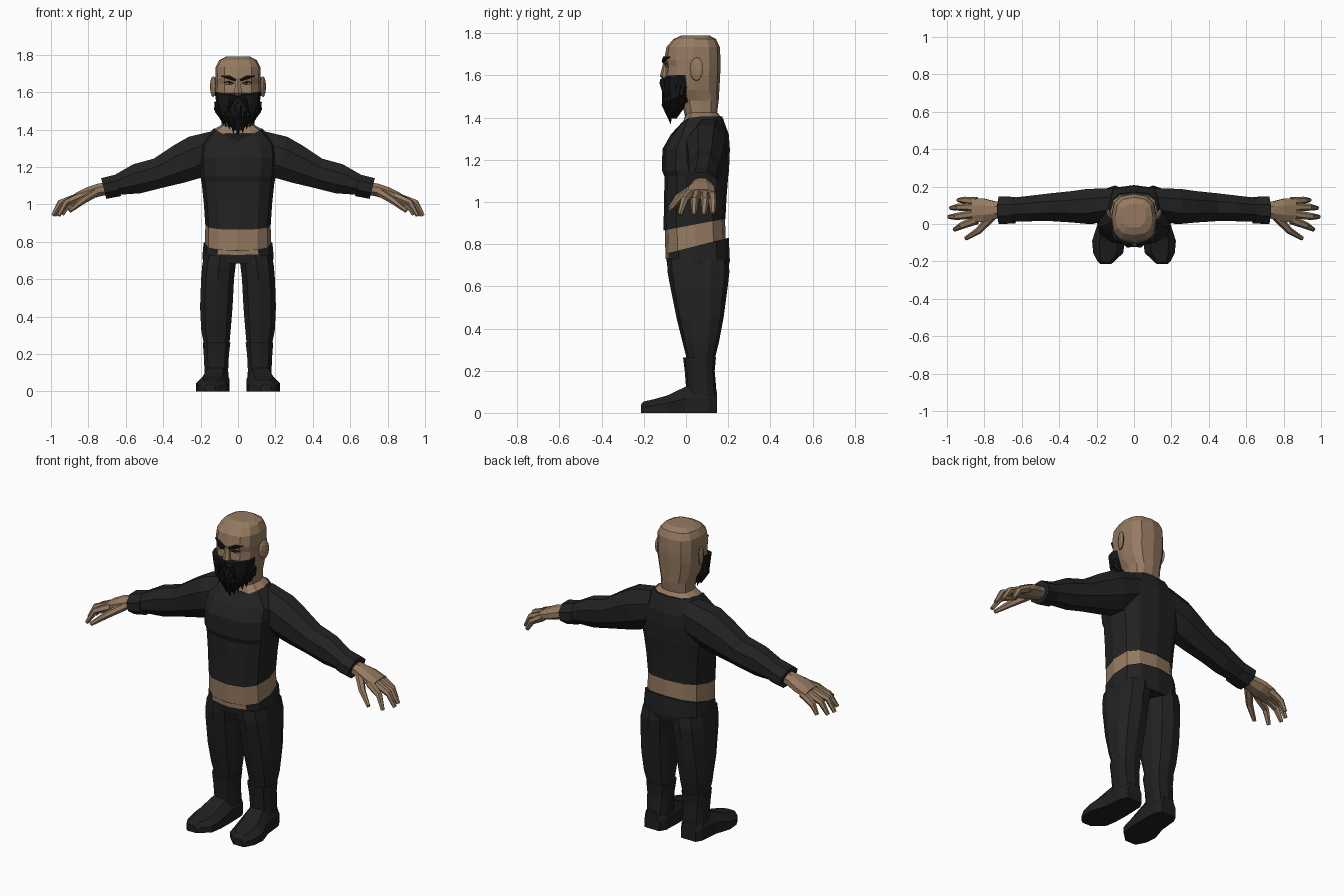
import bpy
import bmesh
import math
import random
from mathutils import Vector, Matrix

cube = bpy.data.objects.get("Cube")
if cube:
    bpy.data.objects.remove(cube, do_unlink=True)
random.seed(4)


def material(name, colour):
    mat = bpy.data.materials.new(name)
    mat.use_nodes = True
    mat.diffuse_color = (*colour, 1)
    node = mat.node_tree.nodes["Principled BSDF"]
    node.inputs["Base Color"].default_value = (*colour, 1)
    node.inputs["Roughness"].default_value = 0.9
    return mat


SKIN = material("tan skin", (.30, .195, .12))
CLOTH = material("black cloth", (.016, .016, .016))
LEATHER = material("black leather", (.014, .014, .014))
HAIR = material("black hair", (.008, .008, .008))
EYE = material("dull eye white", (.36, .32, .27))


def finish(name, bm, mat, mirror):
    """Turn a bmesh into one object, or into a left and right pair."""
    bmesh.ops.recalc_face_normals(bm, faces=bm.faces)
    for side in (("left_", "right_") if mirror else ("",)):
        if side == "right_":
            bmesh.ops.scale(bm, vec=(-1, 1, 1), verts=bm.verts)
            bmesh.ops.reverse_faces(bm, faces=bm.faces)
        mesh = bpy.data.meshes.new(side + name)
        bm.to_mesh(mesh)
        mesh.materials.append(mat)
        bpy.context.collection.objects.link(bpy.data.objects.new(side + name, mesh))
    bm.free()


def loft(name, rings, mat, mirror=False):
    """Skin a list of equal-length rings and cap both ends."""
    bm = bmesh.new()
    loops = [[bm.verts.new(p) for p in ring] for ring in rings]
    for low, high in zip(loops, loops[1:]):
        for i in range(len(low)):
            j = (i + 1) % len(low)
            bm.faces.new((low[i], low[j], high[j], high[i]))
    bm.faces.new(loops[0])
    bm.faces.new(loops[-1])
    finish(name, bm, mat, mirror)


def signed_power(value, power):
    return math.copysign(abs(value) ** power, value)


def oval(z, rx, front, back, cx=0, tilt=0, dip=0, n=12):
    """Squarish level ring; tilt lifts the back, dip cuts a V in the front."""
    ring = []
    for i in range(n):
        a = math.tau * i / n
        u, v = signed_power(math.sin(a), .75), signed_power(-math.cos(a), .75)
        drop = dip * (1 - abs(u)) if v < 0 else 0
        y = (front + back) / 2 + v * (back - front) / 2
        ring.append(Vector((cx + u * rx, y, z + tilt * (v + 1) / 2 - drop)))
    return ring


def slice_x(x, y0, y1, z0, z1, lean=.25, n=8):
    """Ring across the arm, leaning with its downward slope."""
    ring = []
    for i in range(n):
        a = math.tau * (i + .5) / n
        dz = math.sin(a) / math.sin(math.tau * 1.5 / n) * (z1 - z0) / 2
        dy = math.cos(a) / math.cos(math.tau * .5 / n) * (y1 - y0) / 2
        ring.append(Vector((x + lean * dz, (y0 + y1) / 2 + dy, (z0 + z1) / 2 + dz)))
    return ring


def tube(name, points, radii, mat, mirror=False, flat=1, n=6):
    """Tapered limb through a few points."""
    points = [Vector(p) for p in points]
    rings = []
    for i, p in enumerate(points):
        along = points[min(i + 1, len(points) - 1)] - points[max(i - 1, 0)]
        turn = along.to_track_quat('Z', 'Y').to_matrix()
        rings.append([p + turn @ Vector((math.cos(math.tau * k / n) * radii[i],
                                         math.sin(math.tau * k / n) * radii[i] * flat, 0))
                      for k in range(n)])
    loft(name, rings, mat, mirror)


def ball(name, centre, size, mat, yaw=0):
    bm = bmesh.new()
    bmesh.ops.create_uvsphere(bm, u_segments=8, v_segments=6, radius=1)
    bm.transform(Matrix.Translation(centre) @ Matrix.Rotation(yaw, 4, 'Z')
                 @ Matrix.Diagonal((*size, 1)))
    finish(name, bm, mat, True)


# Torso: jumper with a V collar, bare waist below it
loft("jumper", [
    oval(.865, .175, -.107, .187, tilt=.055),
    oval(1.0, .183, -.104, .192, tilt=.02),
    oval(1.12, .195, -.102, .20),
    oval(1.15, .202, -.114, .204),
    oval(1.25, .207, -.112, .208),
    oval(1.32, .20, -.072, .203),
    oval(1.405, .132, -.03, .172, dip=.07)], CLOTH)
loft("waist", [oval(.73, .178, -.097, .19, tilt=.06),
               oval(.93, .173, -.102, .183, tilt=.03)], SKIN)

# Trousers: hips and two legs
loft("trouser_hips", [
    oval(.685, .185, -.085, .20),
    oval(.72, .191, -.092, .208),
    oval(.755, .184, -.098, .203, tilt=.075)], CLOTH)


def leg_ring(z, inner, outer, front, back):
    return oval(z, (outer - inner) / 2, front, back, cx=(inner + outer) / 2, n=10)


loft("trouser_leg", [leg_ring(*r) for r in (
    (.22, .048, .183, .005, .13),
    (.27, .042, .188, .0, .14),
    (.33, .036, .2, -.015, .155),
    (.45, .026, .206, -.045, .178),
    (.6, .018, .201, -.075, .198),
    (.67, .01, .195, -.088, .206),
    (.73, .0, .185, -.09, .2))], CLOTH, True)

# Boots: shaft and foot
loft("boot_shaft", [leg_ring(*r) for r in (
    (.03, .048, .185, -.01, .148),
    (.12, .05, .182, -.0, .143),
    (.2, .046, .186, -.006, .136),
    (.262, .038, .191, -.014, .142))], LEATHER, True)


def foot_ring(y, inner, outer, height):
    bevel = (outer - inner) * .22
    low = height * .55
    return [(inner, y, 0), (outer, y, 0), (outer, y, low), (outer - bevel, y, height),
            (inner + bevel, y, height), (inner, y, low)]


loft("boot_foot", [foot_ring(*r) for r in (
    (.147, .07, .165, .1),
    (.11, .05, .185, .13),
    (.0, .046, .195, .125),
    (-.09, .048, .224, .082),
    (-.155, .058, .218, .064),
    (-.2, .105, .195, .054),
    (-.213, .12, .18, .04))], LEATHER, True)

# Sleeves with turned cuffs
loft("sleeve", [slice_x(*r) for r in (
    (.10, .03, .19, 1.2, 1.395),
    (.235, .0, .188, 1.14, 1.362),
    (.32, .008, .176, 1.115, 1.315),
    (.43, .015, .165, 1.088, 1.245),
    (.54, .015, .152, 1.06, 1.215),
    (.67, .012, .138, 1.05, 1.145))], CLOTH, True)
loft("cuff", [slice_x(*r) for r in (
    (.64, .003, .145, 1.045, 1.16),
    (.718, .0, .147, 1.03, 1.14))], CLOTH, True)

# Hands
loft("palm", [slice_x(*r) for r in (
    (.67, .03, .115, 1.055, 1.12),
    (.74, .028, .12, 1.045, 1.112),
    (.80, .012, .135, 1.028, 1.092),
    (.865, .008, .138, 1.015, 1.06))], SKIN, True)
FINGERS = {
    "thumb": ((.76, .04, 1.065), (.83, -.035, 1.02), (.90, -.078, .965)),
    "index_finger": ((.84, .022, 1.043), (.92, -.008, 1.01), (.96, -.03, .94)),
    "middle_finger": ((.84, .055, 1.046), (.95, .04, 1.008), (.99, .038, .94)),
    "ring_finger": ((.84, .09, 1.044), (.94, .09, 1.005), (.98, .085, .94)),
    "little_finger": ((.84, .12, 1.04), (.91, .127, .998), (.94, .128, .945)),
}
for finger, path in FINGERS.items():
    tube(finger, path, (.024, .019, .011), SKIN, True)

# Neck and head in one piece
loft("head", [
    oval(1.30, .10, .0, .14),
    oval(1.403, .127, -.026, .166, dip=.07),
    oval(1.425, .088, -.005, .148, dip=.02),
    oval(1.48, .088, -.02, .155),
    oval(1.53, .106, -.08, .158),
    oval(1.6, .12, -.1, .162),
    oval(1.645, .121, -.096, .164),
    oval(1.675, .122, -.104, .164),
    oval(1.735, .119, -.092, .16),
    oval(1.772, .1, -.06, .142),
    oval(1.79, .065, -.02, .11)], SKIN)
loft("nose", [oval(z, w, f, -.07, n=6) for z, w, f in (
    (1.58, .018, -.108), (1.597, .024, -.124), (1.668, .011, -.106))], SKIN)
ball("ear", (.133, .05, 1.63), (.013, .034, .056), SKIN, yaw=-.35)

# Eyes and brows
ball("eye", (.048, -.09, 1.647), (.021, .007, .007), EYE, yaw=.15)
ball("iris", (.045, -.094, 1.647), (.007, .005, .007), HAIR)
tube("eyelid", ((.022, -.097, 1.647), (.048, -.098, 1.656), (.075, -.086, 1.652)),
     (.002, .004, .002), HAIR, True)
tube("brow", ((.014, -.107, 1.664), (.05, -.102, 1.68), (.09, -.078, 1.687)),
     (.007, .011, .004), HAIR, True)

# Beard: solid core, hanging strands and a moustache
loft("beard", [
    oval(1.395, .018, -.075, -.045),
    oval(1.43, .055, -.086, -.02),
    oval(1.47, .088, -.096, .01),
    oval(1.53, .114, -.106, .03),
    oval(1.602, .125, -.108, .036, dip=.028)], HAIR)
for i in range(7):
    a = i / 6 * 1.5
    x, y = .11 * math.sin(a) + .004, -.012 - .085 * math.cos(a)
    tip = 1.375 + .09 * (i / 6) + random.uniform(-.008, .008)
    tube("beard_strand", ((x, y, 1.55), (x * .97, y, (1.55 + tip) / 2), (x * .8, y + .025, tip)),
         (.016, .019, .002), HAIR, True, n=5)
tube("moustache", ((.004, -.112, 1.578), (.035, -.112, 1.562), (.058, -.1, 1.49)),
     (.011, .014, .003), HAIR, True)
